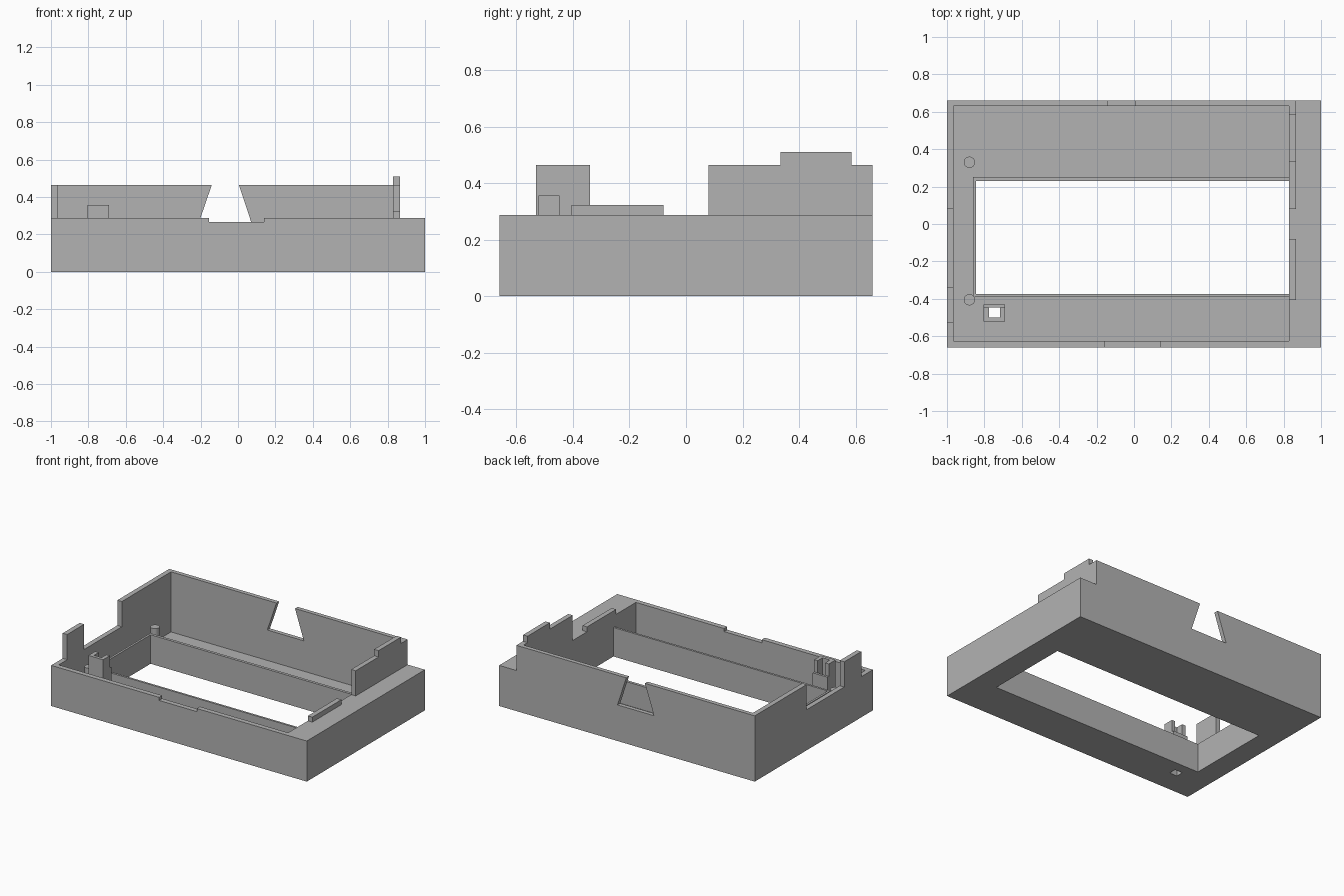
import bpy, bmesh, math

old = bpy.data.objects.get("Cube")
if old:
    bpy.data.objects.remove(old, do_unlink=True)

grey = bpy.data.materials.new("plain_grey")
grey.use_nodes = True
grey.diffuse_color = (0.45, 0.45, 0.45, 1)
grey.node_tree.nodes["Principled BSDF"].inputs["Base Color"].default_value = (0.45, 0.45, 0.45, 1)


def prism(name, profile, axis, lo, hi):
    """Extrude a flat outline along the x, y or z axis."""
    place = {"x": lambda a, b, t: (t, a, b),
             "y": lambda a, b, t: (a, t, b),
             "z": lambda a, b, t: (a, b, t)}[axis]
    bm = bmesh.new()
    face = bm.faces.new([bm.verts.new(place(a, b, lo)) for a, b in profile])
    out = bmesh.ops.extrude_face_region(bm, geom=[face])
    moved = [v for v in out["geom"] if isinstance(v, bmesh.types.BMVert)]
    bmesh.ops.translate(bm, verts=moved, vec=place(0, 0, hi - lo))
    bmesh.ops.recalc_face_normals(bm, faces=bm.faces)
    mesh = bpy.data.meshes.new(name)
    bm.to_mesh(mesh)
    bm.free()
    mesh.materials.append(grey)
    obj = bpy.data.objects.new(name, mesh)
    bpy.context.collection.objects.link(obj)
    return obj


def rect(x0, x1, y0, y1):
    return [(x0, y0), (x1, y0), (x1, y1), (x0, y1)]


def u_shape(x0, x1, y0, y1, ix, iy0, iy1):
    """Outline open toward +x."""
    return [(x0, y0), (x1, y0), (x1, iy0), (ix, iy0),
            (ix, iy1), (x1, iy1), (x1, y1), (x0, y1)]


FLOOR, RIM, TOP = 0.04, 0.287, 0.465
LEFT, RIGHT, FRONT, BACK = -0.965, 0.83, -0.625, 0.63

# Back wall with dovetail notch
prism("back_wall", [(-1, 0), (1, 0), (1, RIM), (0.865, RIM), (0.865, TOP),
                    (0.005, TOP), (0.074, 0.255), (-0.212, 0.255),
                    (-0.14, TOP), (-1, TOP)], "y", BACK, 0.66)

# Front wall with shallow notch
prism("front_wall", [(-1, 0), (1, 0), (1, RIM), (0.14, RIM), (0.14, 0.265),
                     (-0.155, 0.265), (-0.155, RIM), (-1, RIM)], "y", -0.66, FRONT)

# Stepped side wall on the model's right
prism("right_side_wall", [(FRONT, 0), (BACK, 0), (BACK, TOP), (0.08, TOP),
                          (0.08, RIM), (-0.34, RIM), (-0.34, TOP),
                          (-0.53, TOP), (-0.53, RIM), (FRONT, RIM)], "x", -1, LEFT)

# Solid end block and the rails standing on it
prism("left_end_block", rect(FRONT, BACK, 0, RIM), "x", RIGHT, 1)
prism("tall_rail", [(0.08, RIM), (BACK, RIM), (BACK, TOP), (0.585, TOP),
                    (0.585, 0.51), (0.335, 0.51), (0.335, TOP), (0.08, TOP)],
      "x", RIGHT, 0.865)
prism("low_rail", rect(-0.405, -0.08, RIM, 0.322), "x", RIGHT, 0.865)

# Floor around the window, and the raised lip
floor = prism("floor", u_shape(LEFT, RIGHT, FRONT, BACK, -0.845, -0.375, 0.23),
              "z", 0, FLOOR)
prism("window_lip", u_shape(-0.86, RIGHT, -0.39, 0.25, -0.845, -0.375, 0.23),
      "z", FLOOR, 0.205)

# Locating pegs
for name, y in (("back_peg", 0.33), ("front_peg", -0.405)):
    ring = [(-0.88 + 0.03 * math.cos(i * math.tau / 32),
             y + 0.03 * math.sin(i * math.tau / 32)) for i in range(32)]
    prism(name, ring, "z", FLOOR, 0.215)

# Button tower: closed tube below, open-backed above
tower = prism("button_tower", rect(-0.805, -0.69, -0.522, -0.43), "z", FLOOR, 0.27)
prism("button_guard", [(-0.805, -0.522), (-0.69, -0.522), (-0.69, -0.447),
                       (-0.717, -0.447), (-0.717, -0.5), (-0.776, -0.5),
                       (-0.776, -0.447), (-0.805, -0.447)], "z", 0.27, 0.357)

# Square shaft through tower and floor
drill = prism("shaft_cutter", rect(-0.776, -0.717, -0.5, -0.447), "z", -0.1, 0.4)
drill.hide_render = True
for obj in (floor, tower):
    cut = obj.modifiers.new("shaft", "BOOLEAN")
    cut.operation, cut.solver, cut.object = "DIFFERENCE", "EXACT", drill
    bpy.context.view_layer.objects.active = obj
    bpy.ops.object.modifier_apply(modifier=cut.name)
bpy.data.objects.remove(drill, do_unlink=True)
